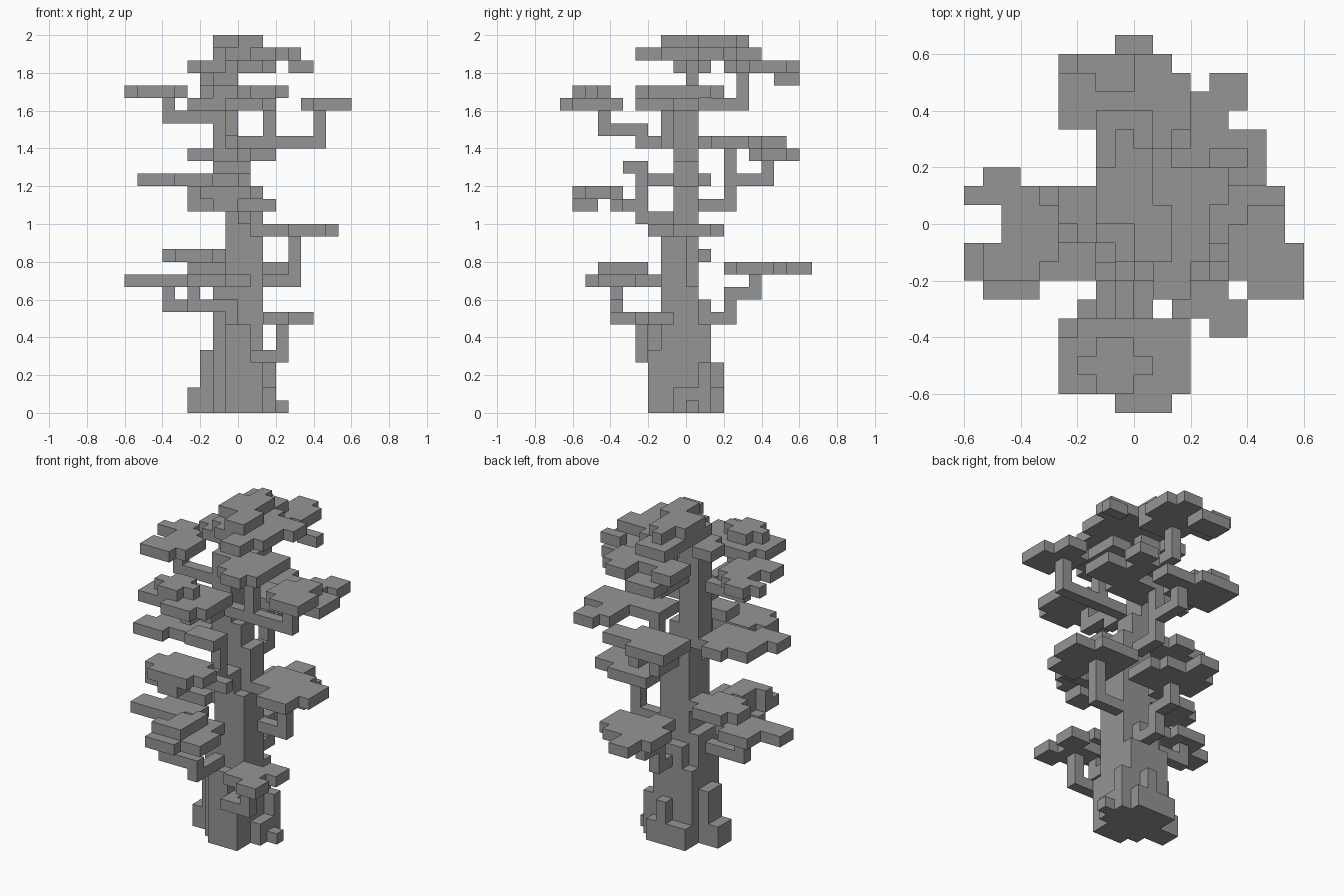
import bpy
import bmesh
import math

VOXEL = 1 / 15

default_cube = bpy.data.objects.get("Cube")
if default_cube:
    bpy.data.objects.remove(default_cube, do_unlink=True)

grey = bpy.data.materials.new("plain grey")
grey.use_nodes = True
colour = (0.3, 0.3, 0.3, 1)
grey.diffuse_color = colour
grey.node_tree.nodes["Principled BSDF"].inputs["Base Color"].default_value = colour


def block(west, east, front, back, bottom, top):
    """Set of voxel cells filling a box."""
    return {(x, y, z) for x in range(west, east)
            for y in range(front, back) for z in range(bottom, top)}


def slab(west, east, front, back, level):
    """Flat box one voxel thick."""
    return block(west, east, front, back, level, level + 1)


def path(*points):
    """Set of voxel cells along an axis-aligned path, ends included."""
    cells = set()
    for start, end in zip(points, points[1:]):
        spans = [(min(pair), max(pair) + 1) for pair in zip(start, end)]
        cells |= block(*spans[0], *spans[1], *spans[2])
    return cells


def plus(west, east, front, back, level):
    """Slab with its four corner voxels left out."""
    return (slab(west, east, front + 1, back - 1, level)
            | slab(west + 1, east - 1, front, back, level))


def build(name, cells):
    """Turn cells into a mesh that has only the outer faces."""
    bm = bmesh.new()
    corners = {}

    def corner(point):
        if point not in corners:
            corners[point] = bm.verts.new([c * VOXEL for c in point])
        return corners[point]

    for cell in sorted(cells):
        for axis in range(3):
            u, v = (axis + 1) % 3, (axis + 2) % 3
            for side in (0, 1):
                neighbour = list(cell)
                neighbour[axis] += 2 * side - 1
                if tuple(neighbour) in cells:
                    continue
                ring = []
                for du, dv in ((0, 0), (1, 0), (1, 1), (0, 1)):
                    point = list(cell)
                    point[axis] += side
                    point[u] += du
                    point[v] += dv
                    ring.append(corner(tuple(point)))
                bm.faces.new(ring if side else ring[::-1])
    bmesh.ops.dissolve_limit(bm, angle_limit=math.radians(1),
                             verts=bm.verts[:], edges=bm.edges[:])
    mesh = bpy.data.meshes.new(name)
    bm.to_mesh(mesh)
    bm.free()
    mesh.materials.append(grey)
    part = bpy.data.objects.new(name, mesh)
    bpy.context.collection.objects.link(part)


# Trunk, stepping inwards as it rises
trunk = block(-2, 2, -2, 2, 0, 7) | block(-1, 2, -3, -2, 0, 4)
trunk |= block(-2, 2, -2, 1, 7, 10) | block(-1, 1, -3, -2, 4, 7)
trunk |= block(-1, 2, -2, 1, 10, 14) | block(-1, 2, -1, 1, 14, 18)
trunk |= block(-2, 1, -1, 1, 18, 20) | block(-2, 0, -1, 1, 20, 26)
trunk |= block(-2, 0, 0, 1, 26, 29) | block(-1, 1, -2, -1, 14, 16)
build("trunk", trunk)

# Roots and bark ridges around the foot
roots = block(-4, -3, -1, 1, 0, 2) | block(-3, -2, -1, 1, 0, 5)
roots |= block(3, 4, 0, 1, 0, 1) | block(2, 3, -1, 1, 0, 2)
roots |= block(2, 3, 1, 2, 0, 4) | block(-2, 2, 2, 3, 0, 2)
roots |= block(0, 1, 2, 3, 2, 4) | block(-1, 1, 1, 2, 7, 9)
build("roots", roots)

# Low limbs
build("low_front_branch", path((1, -3, 4), (1, -4, 4), (3, -4, 4), (3, -4, 6)))
build("low_front_pad", slab(2, 5, -5, -2, 7) | slab(4, 6, -6, -4, 7)
      | slab(4, 6, -3, -1, 7))

build("low_back_branch",
      path((0, 2, 7), (0, 3, 7), (0, 3, 9), (0, 5, 9), (0, 5, 10)))
build("low_back_pad", slab(-2, 3, 5, 8, 11) | slab(1, 4, 4, 7, 11)
      | slab(-1, 1, 3, 10, 11))

build("low_right_branch", path((-2, -1, 8), (-6, -1, 8), (-6, -1, 9)))
build("low_right_pad", slab(-7, -3, -2, 0, 10) | slab(-7, -4, -3, 1, 10)
      | slab(-9, -6, -3, -1, 10))

build("low_corner_branch",
      path((-1, -2, 7), (-1, -6, 7), (-1, -6, 8), (-4, -6, 8), (-4, -6, 9)))
build("low_corner_pad", slab(-4, -1, -8, -6, 10) | slab(-3, 1, -7, -4, 10)
      | slab(-2, 0, -4, -2, 10) | slab(-3, -1, -7, -4, 11)
      | slab(-4, -3, -7, -6, 11) | slab(-2, -1, -4, -3, 11))

# Middle limbs
build("middle_right_pad", plus(-6, -1, -2, 2, 12))
build("middle_left_branch", path((1, 0, 10), (4, 0, 10), (4, 0, 13)))
build("middle_left_pad", slab(2, 6, -1, 3, 14) | slab(5, 8, -1, 2, 14)
      | slab(4, 7, -3, -1, 14))

build("middle_front_branch",
      path((0, -1, 15), (0, -4, 15), (0, -4, 18))
      | path((0, -4, 16), (0, -6, 16), (-1, -6, 16)))
build("middle_front_pad", plus(-4, 2, -9, -5, 17) | slab(-4, -2, -8, -7, 16)
      | slab(-2, 0, -9, -7, 16) | slab(1, 3, -6, -5, 16))
build("middle_front_tuft", slab(-2, 1, -5, -3, 19))

build("middle_side_pad", slab(-8, -5, -4, -2, 18) | slab(-7, -2, -3, 1, 18)
      | slab(-5, -3, 1, 2, 18))

build("middle_back_branch",
      path((0, 0, 16), (0, 3, 16), (0, 3, 20))
      | path((0, 3, 18), (0, 6, 18), (0, 6, 19)))
build("middle_back_pad", slab(-4, 0, 6, 9, 20) | slab(-3, 3, 6, 8, 20)
      | slab(-4, 1, 5, 6, 20))
build("middle_back_upper_pad", slab(0, 4, 1, 4, 21) | slab(3, 7, 2, 5, 21)
      | slab(3, 5, 5, 7, 21) | slab(4, 6, 6, 8, 21))

# High limbs
build("high_left_branch", path((0, -2, 21), (6, -2, 21), (6, -2, 23)))
build("high_left_pad", slab(6, 9, -4, -1, 24) | slab(5, 7, -3, 0, 24)
      | slab(6, 8, -1, 1, 24))

build("high_front_branch",
      path((-1, -1, 21), (-1, -4, 21), (-1, -4, 22), (-1, -7, 22), (-1, -7, 23)))
build("high_front_pad", plus(-4, 3, -9, -5, 24) | slab(-4, -2, -9, -6, 24)
      | slab(-1, 2, -10, -6, 24) | slab(2, 3, -9, -5, 24)
      | plus(-3, 1, -9, -6, 25))

build("high_right_branch", path((-2, -1, 23), (-6, -1, 23), (-6, -1, 24)))
build("high_right_pad", slab(-7, -4, -2, 1, 25) | slab(-8, -5, -3, -1, 25)
      | slab(-9, -5, 1, 2, 25) | slab(-8, -6, 2, 3, 25))

build("high_middle_branch", path((2, -2, 22), (2, -2, 24)))
build("high_middle_pad", slab(0, 4, -3, 1, 25) | slab(1, 3, -4, -3, 25)
      | slab(2, 4, 1, 2, 25))

# Crown
build("crown_back_branch", path((-1, 1, 24), (-1, 4, 24), (-1, 4, 26)))
build("crown_back_pad", slab(-4, -2, 5, 8, 27) | slab(-2, 2, 4, 7, 27)
      | slab(0, 2, 7, 9, 27) | slab(2, 3, 5, 8, 27) | slab(-1, 2, 3, 4, 27)
      | slab(-3, 0, 7, 9, 26))
build("crown_side_pad", slab(-4, -2, 0, 2, 27) | slab(-3, -1, -1, 0, 27))
build("crown_lower_pad", slab(-2, 2, -1, 4, 28) | slab(-1, 4, -2, 3, 28)
      | slab(1, 5, 1, 3, 28) | slab(1, 3, -4, -2, 28)
      | slab(-2, 1, 4, 6, 28) | slab(4, 6, 3, 4, 27))
build("crown_top_pad", slab(-2, 1, 0, 3, 29) | slab(-1, 1, 3, 4, 29)
      | slab(-1, 0, 4, 5, 29) | slab(0, 2, -2, 1, 29))
